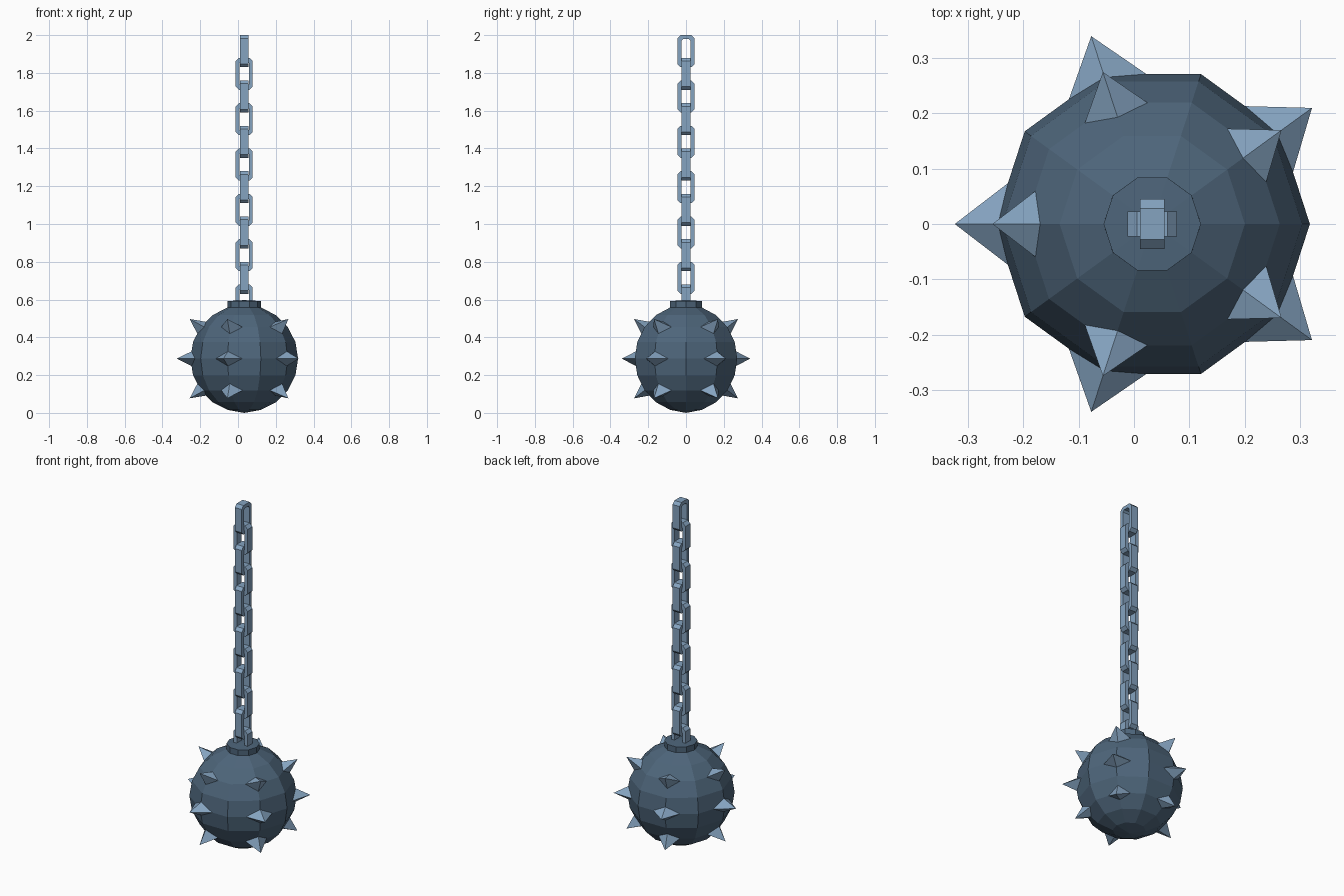
import bpy
from math import sin, cos, radians
from mathutils import Vector

if "Cube" in bpy.data.objects:
    bpy.data.objects.remove(bpy.data.objects["Cube"])

CX, CZ = 0.033, 0.287        # ball centre
R, N = 0.285, 10             # ball radius, sides


def material(name, rgb):
    m = bpy.data.materials.new(name)
    m.diffuse_color = (*rgb, 1)
    m.use_nodes = True
    m.node_tree.nodes["Principled BSDF"].inputs["Base Color"].default_value = m.diffuse_color
    return m


dark = material("dark_steel", (0.075, 0.13, 0.195))
light = material("light_steel", (0.235, 0.37, 0.53))


def make(name, verts, faces, mat):
    me = bpy.data.meshes.new(name)
    me.from_pydata(verts, [], faces)
    me.materials.append(mat)
    ob = bpy.data.objects.new(name, me)
    bpy.context.collection.objects.link(ob)
    return ob


def ball_point(az, el, r=R):
    a, e = radians(az), radians(el)
    return Vector((CX + r * cos(e) * cos(a), r * cos(e) * sin(a), CZ + r * sin(e)))


# Ball with a short collar on top, lathed from one profile
profile = [(R * cos(radians(e)), CZ + R * sin(radians(e))) for e in range(-72, 73, 18)]
profile.append((0.088, 0.592))
verts = [(CX + r * cos(radians(36 * i)), r * sin(radians(36 * i)), z)
         for r, z in profile for i in range(N)]
faces = [(k * N + i, k * N + (i + 1) % N, (k + 1) * N + (i + 1) % N, (k + 1) * N + i)
         for k in range(len(profile) - 1) for i in range(N)]
bottom, top = len(verts), len(verts) + 1
verts += [(CX, 0, 0), (CX, 0, 0.597)]
last = (len(profile) - 1) * N
for i in range(N):
    j = (i + 1) % N
    faces += [(bottom, j, i), (top, last + i, last + j)]
make("spiked_ball", verts, faces, dark)

# Spikes: diamond-based pyramids rising from ball corners, three rows of five
for el in (-36, 0, 36):
    for az in range(36, 396, 72):
        corner = ball_point(az, el)
        base = [corner.lerp(ball_point(az + da, el + de), 0.44)
                for da, de in ((36, 0), (0, 18), (-36, 0), (0, -18))]
        make("spike", base + [ball_point(az, el, 0.357)],
             [(0, 1, 4), (1, 2, 4), (2, 3, 4), (3, 0, 4)], light)


def octagon(w, h, c):
    return [(w, -h + c), (w, h - c), (w - c, h), (-w + c, h),
            (-w, h - c), (-w, -h + c), (-w + c, -h), (w - c, -h)]


# Chain: chamfered flat-bar links, alternately turned by a quarter
def link(z, turned):
    t = 0.0225
    loops = []
    for shape, d in ((octagon(0.045, 0.085, 0.017), t), (octagon(0.025, 0.065, 0.01), t),
                     (octagon(0.025, 0.065, 0.01), -t), (octagon(0.045, 0.085, 0.017), -t)):
        loops += [(CX + (u if turned else d), -d if turned else u, z + v) for u, v in shape]
    quads = [(k * 8 + i, k * 8 + (i + 1) % 8,
              (k + 1) % 4 * 8 + (i + 1) % 8, (k + 1) % 4 * 8 + i)
             for k in range(4) for i in range(8)]
    make("chain_link", loops, quads, light)


for n in range(12):
    link(1.915 - 0.12 * n, n % 2 == 1)

# Consistent outward normals on the closed parts
import bmesh
for ob in bpy.context.collection.objects:
    if not ob.name.startswith("spike."):
        bm = bmesh.new()
        bm.from_mesh(ob.data)
        if all(e.is_manifold for e in bm.edges):
            bmesh.ops.recalc_face_normals(bm, faces=bm.faces)
        bm.to_mesh(ob.data)
        bm.free()
